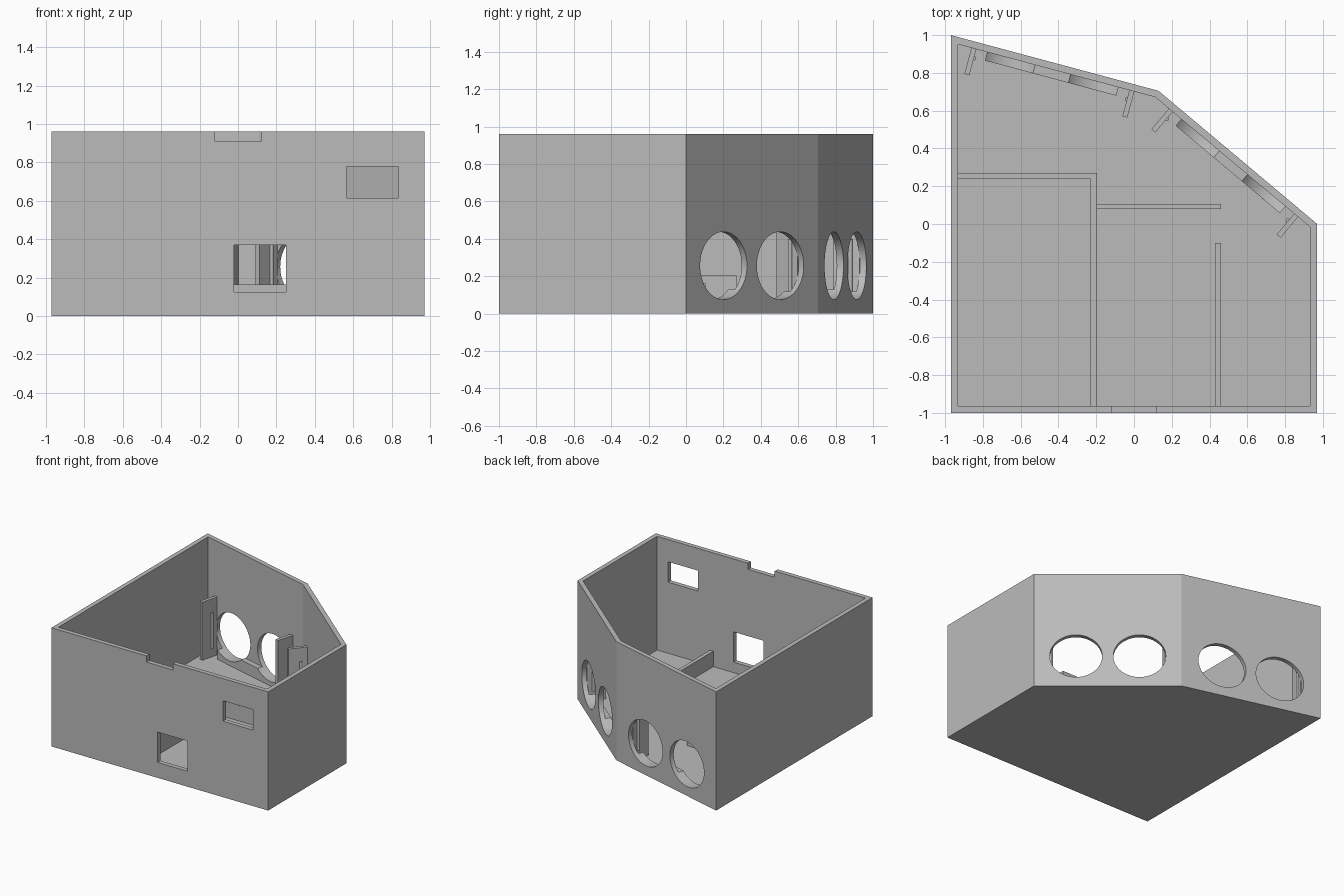
import bpy
import math
from mathutils import Matrix, Vector

if "Cube" in bpy.data.objects:
    bpy.data.objects.remove(bpy.data.objects["Cube"], do_unlink=True)

HEIGHT, FLOOR, WALL = 0.96, 0.04, 0.037
OUTER = [(-0.97, -1), (0.97, -1), (0.97, 0), (0.13, 0.705), (-0.97, 1)]

grey = bpy.data.materials.new("plain grey")
grey.use_nodes = True
colour = (0.5, 0.5, 0.5, 1)
grey.diffuse_color = colour
grey.node_tree.nodes["Principled BSDF"].inputs["Base Color"].default_value = colour


def prism(name, outline, z0, z1, matrix=None):
    """Extrude a counter-clockwise outline from z0 to z1."""
    n = len(outline)
    verts = [(x, y, z) for z in (z0, z1) for x, y in outline]
    faces = [tuple(reversed(range(n))), tuple(range(n, 2 * n))]
    faces += [(i, (i + 1) % n, (i + 1) % n + n, i + n) for i in range(n)]
    mesh = bpy.data.meshes.new(name)
    mesh.from_pydata(verts, [], faces)
    if matrix:
        mesh.transform(matrix)
    mesh.materials.append(grey)
    obj = bpy.data.objects.new(name, mesh)
    bpy.context.collection.objects.link(obj)
    return obj


def box(name, x0, x1, y0, y1, z0, z1, matrix=None):
    return prism(name, [(x0, y0), (x1, y0), (x1, y1), (x0, y1)], z0, z1, matrix)


def ellipse(rx, ry, sides, cx=0, cy=0):
    angles = [math.tau * i / sides for i in range(sides)]
    return [(cx + rx * math.cos(a), cy + ry * math.sin(a)) for a in angles]


def cut(target, cutter):
    """Subtract the cutter from the target and keep only the result."""
    mod = target.modifiers.new("cut", "BOOLEAN")
    mod.operation, mod.solver, mod.object = "DIFFERENCE", "EXACT", cutter
    bpy.context.view_layer.objects.active = target
    bpy.ops.object.modifier_apply(modifier=mod.name)


def remove(obj):
    bpy.data.objects.remove(obj, do_unlink=True)


def inset(points, d):
    """Move every side of the outline inwards by d."""
    result = []
    for i, p in enumerate(points):
        p, a, b = Vector(p), Vector(points[i - 1]), Vector(points[(i + 1) % len(points)])
        u, v = (p - a).normalized(), (b - p).normalized()
        nu, nv = Vector((-u.y, u.x)), Vector((-v.y, v.x))
        result.append(tuple(p + (nu + nv) * d / (1 + nu.dot(nv))))
    return result


# Open-topped shell with a floor
shell = prism("outer_shell", OUTER, 0, HEIGHT)
front_openings = [
    prism("room_cutter", inset(OUTER, WALL), FLOOR, 1.2),
    box("notch_cutter", -0.12, 0.12, -1.1, -0.9, 0.91, 1.1),
    box("window_cutter", 0.565, 0.835, -1.1, -0.9, 0.615, 0.78),
    box("hatch_cutter", -0.02, 0.25, -1.1, -0.9, 0.125, 0.37),
]
for cutter in front_openings:
    cut(shell, cutter)
    remove(cutter)

# Low inner partitions
box("side_room_wall", -0.23, -0.197, -0.97, 0.27, FLOOR - 0.01, 0.205)
box("side_room_back_wall", -0.945, -0.23, 0.237, 0.27, FLOOR - 0.01, 0.205)
box("cross_partition", -0.197, 0.46, 0.08, 0.105, FLOOR - 0.01, 0.165)
box("long_partition", 0.43, 0.46, -0.97, -0.1, FLOOR - 0.01, 0.165)

# Round openings, sill and fins on each slanted wall
smooth = [shell]
for side, start, end in (("right", OUTER[2], OUTER[3]), ("back", OUTER[3], OUTER[4])):
    a, b = Vector((*start, 0)), Vector((*end, 0))
    u = (b - a).normalized()
    n = Vector((-u.y, u.x, 0))
    # Local axes: along the wall, inwards, up
    place = Matrix.Translation((a + b) / 2) @ Matrix((u, n, (0, 0, 1))).transposed().to_4x4()
    sill = box(side + "_sill", -0.36, 0.36, WALL - 0.002, 0.083, FLOOR - 0.01, 0.13, place)
    smooth.append(sill)
    for s in (-1, 1):
        turn = Matrix.Translation((s * 0.236, 0, 0.257)) @ Matrix.Rotation(math.pi / 2, 4, "X")
        cutter = prism("hole_cutter", ellipse(0.195, 0.181, 64), -0.15, 0.1, place @ turn)
        cut(shell, cutter)
        cut(sill, cutter)
        remove(cutter)
        f = s * 0.433
        tag = side + ("_first" if s < 0 else "_second")
        box(tag + "_fin", f - 0.0135, f + 0.0135, WALL - 0.002, 0.18, FLOOR - 0.01, 0.51, place)
        rod = ellipse(0.012, 0.012, 16, f - s * 0.0135, 0.086)
        smooth.append(prism(tag + "_rod", rod, 0.11, 0.4, place))

# Smooth the round cuts and rods, keep corners sharp
for obj in bpy.context.view_layer.objects:
    obj.select_set(obj in smooth)
bpy.context.view_layer.objects.active = shell
bpy.ops.object.shade_smooth_by_angle(angle=math.radians(15))
for obj in smooth:
    obj.select_set(False)
